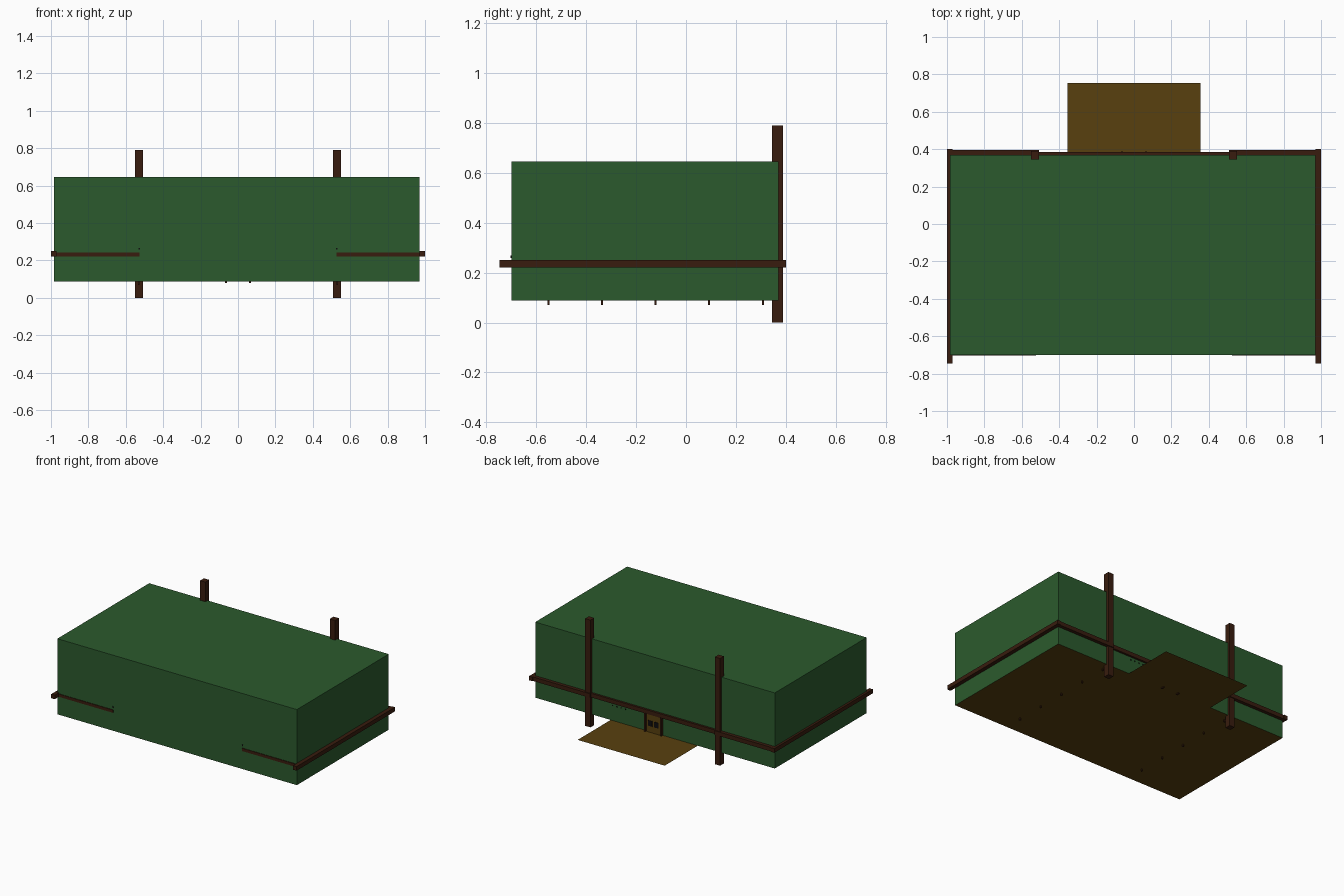
import bpy, bmesh

if "Cube" in bpy.data.objects:
    bpy.data.objects.remove(bpy.data.objects["Cube"])


def material(name, r, g, b):
    m = bpy.data.materials.new(name)
    lin = [((c / 255 + 0.055) / 1.055) ** 2.4 if c > 10 else c / 255 / 12.92 for c in (r, g, b)]
    m.diffuse_color = (*lin, 1)
    m.use_nodes = True
    m.node_tree.nodes["Principled BSDF"].inputs["Base Color"].default_value = m.diffuse_color
    return m


GREEN = material("green", 43, 90, 45)
WOOD = material("dark_wood", 56, 28, 14)
BOARD = material("board", 88, 64, 15)
BLACK = material("black", 14, 12, 14)


def finish(name, bm, mat):
    me = bpy.data.meshes.new(name)
    bm.to_mesh(me)
    bm.free()
    me.materials.append(mat)
    ob = bpy.data.objects.new(name, me)
    bpy.context.collection.objects.link(ob)
    return ob


def box(name, x, y, z, mat, open_bottom=False):
    """Box given by its (min, max) range on each axis."""
    bm = bmesh.new()
    bmesh.ops.create_cube(bm, size=1)
    for v in bm.verts:
        v.co = [r[0] if c < 0 else r[1] for c, r in zip(v.co, (x, y, z))]
    if open_bottom:
        low = [f for f in bm.faces if f.normal.z < -0.5 or all(v.co.z == z[0] for v in f.verts)]
        bmesh.ops.delete(bm, geom=low, context='FACES_ONLY')
    return finish(name, bm, mat)


# Main green volume, closed underneath by the floor sheet
X0, X1, Y0, Y1, FLOOR = -0.983, 0.97, -0.70, 0.37, 0.088
box("green_body", (X0, X1), (Y0, Y1), (FLOOR, 0.645), GREEN, open_bottom=True)

# T-shaped floor sheet with the platform sticking out at the back
bm = bmesh.new()
outline = [(X0, Y0), (X1, Y0), (X1, Y1), (0.355, Y1), (0.355, 0.755),
           (-0.355, 0.755), (-0.355, Y1), (X0, Y1)]
bm.faces.new([bm.verts.new((x, y, FLOOR)) for x, y in outline])
finish("floor_and_platform", bm, BOARD)

# Back rail, middle section
box("back_rail_middle", (-0.51, 0.51), (0.365, 0.385), (0.22, 0.25), WOOD)

for side, s in (("left", -1), ("right", 1)):
    def xr(a, b):
        return tuple(sorted((s * a, s * b)))
    # Tall posts and rails
    box(side + "_post", xr(0.507, 0.55), (0.345, 0.389), (0, 0.79), WOOD)
    box(side + "_side_rail", xr(0.971, 1.0), (-0.747, 0.40), (0.22, 0.25), WOOD)
    box(side + "_back_rail", xr(0.507, 0.985), (0.365, 0.395), (0.22, 0.25), WOOD)
    box(side + "_front_rail", xr(0.527, 0.985), (-0.704, -0.68), (0.222, 0.243), WOOD)
    box(side + "_front_peg", xr(0.525, 0.532), (-0.704, -0.69), (0.258, 0.268), BLACK)
    # Row of thin stakes poking through the floor
    for i in range(5):
        y = -0.552 + i * 0.215
        box(f"{side}_stake_{i}", xr(0.526, 0.534), (y - 0.004, y + 0.004), (0.07, 0.25), WOOD)
    # Hatch frame uprights and dark windows on the back
    box(side + "_hatch_upright", xr(0.058, 0.07), (0.365, 0.388), (0.08, 0.222), WOOD)
    box(side + "_hatch_window", xr(0.008, 0.042), (0.37, 0.383), (0.135, 0.175), BLACK)

# Hatch panel between the uprights
box("hatch_panel", (-0.058, 0.058), (0.365, 0.38), (FLOOR, 0.22), BOARD)

# Small studs below the back rail
for i in range(4):
    x = 0.23 + i * 0.035
    box(f"stud_{i}", (x, x + 0.007), (0.365, 0.374), (0.196, 0.203), BLACK)
